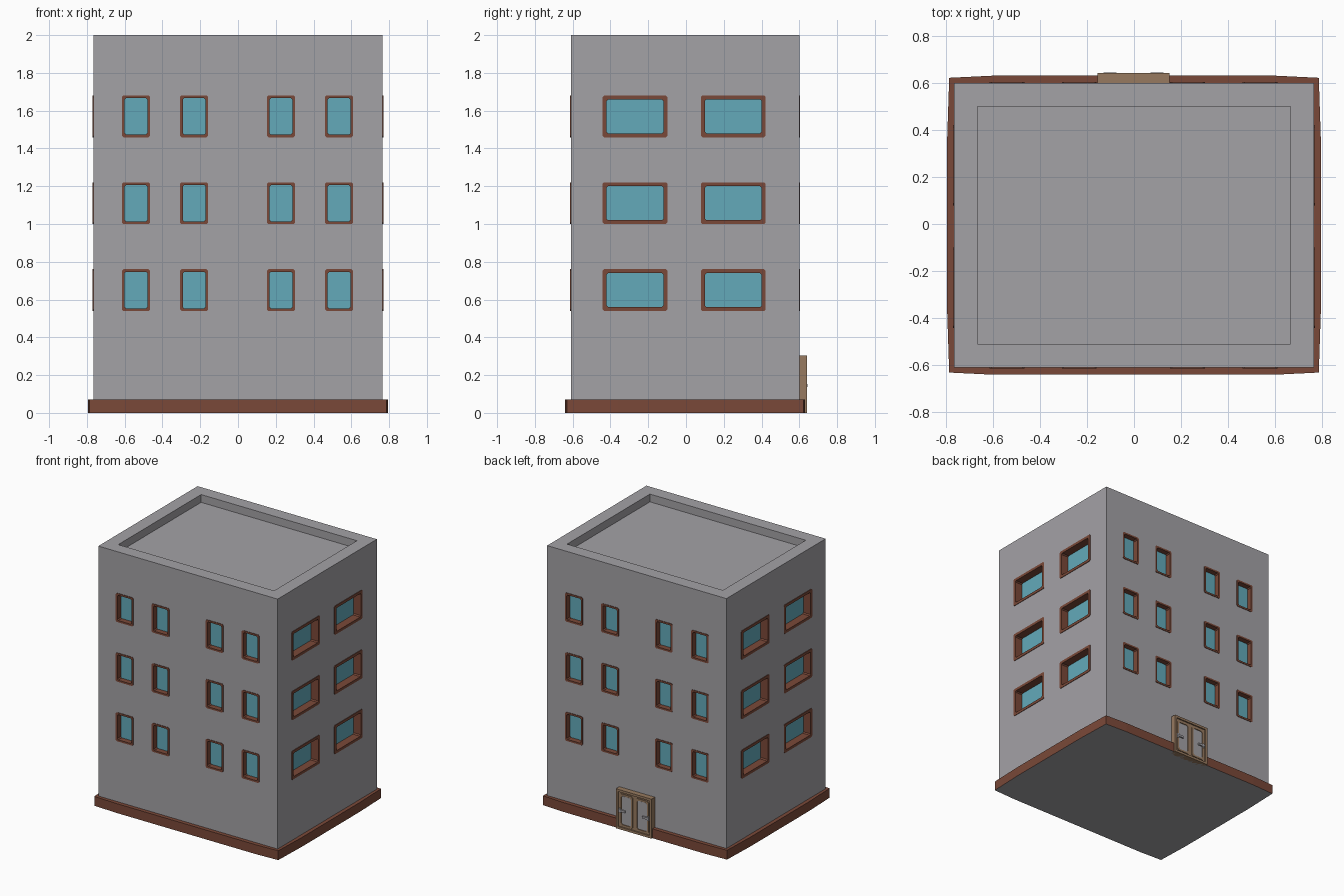
import bpy, bmesh
from mathutils import Vector

if "Cube" in bpy.data.objects:
    bpy.data.objects.remove(bpy.data.objects["Cube"])

def material(name, rgb):
    m = bpy.data.materials.new(name)
    m.diffuse_color = (*rgb, 1)
    m.use_nodes = True
    m.node_tree.nodes["Principled BSDF"].inputs["Base Color"].default_value = m.diffuse_color
    return m

GREY = material("wall grey", (0.37, 0.36, 0.38))
BROWN = material("red brown", (0.195, 0.066, 0.04))
GLASS = material("window blue", (0.125, 0.40, 0.49))
TAN = material("door tan", (0.31, 0.195, 0.115))

X, FRONT, BACK = 0.765, -0.61, 0.60

def finish(name, bm, *mats):
    bmesh.ops.recalc_face_normals(bm, faces=bm.faces)
    me = bpy.data.meshes.new(name)
    bm.to_mesh(me)
    bm.free()
    for m in mats:
        me.materials.append(m)
    ob = bpy.data.objects.new(name, me)
    bpy.context.collection.objects.link(ob)
    return ob

def box(bm, x0, x1, y0, y1, z0, z1):
    vs = bmesh.ops.create_cube(bm, size=1)["verts"]
    for v in vs:
        v.co = (x1 if v.co.x > 0 else x0, y1 if v.co.y > 0 else y0, z1 if v.co.z > 0 else z0)

def rounded(u, z, w, h, c):
    """Rectangle outline with chamfered corners."""
    a, b = w / 2, h / 2
    pts = [(a, b - c), (a - c, b), (c - a, b), (-a, b - c),
           (-a, c - b), (c - a, -b), (a - c, -b), (a, c - b)]
    return [(u + p, z + q) for p, q in pts]

def place(side):
    """Map wall coordinates (across, up, outward) to world space."""
    return {"front": lambda u, z, d: Vector((u, FRONT - d, z)),
            "back": lambda u, z, d: Vector((u, BACK + d, z)),
            "right": lambda u, z, d: Vector((X + d, u, z)),
            "left": lambda u, z, d: Vector((-X - d, u, z))}[side]

def ring(bm, put, u, z, w, h, t, d0, d1, c=0.008):
    """Hollow frame of border t running from depth d0 to d1."""
    o, i = rounded(u, z, w, h, c), rounded(u, z, w - 2 * t, h - 2 * t, c)
    loops = [[bm.verts.new(put(p, q, d)) for p, q in pts]
             for pts, d in ((o, d0), (o, d1), (i, d1), (i, d0))]
    for k in range(4):
        a, b = loops[k], loops[(k + 1) % 4]
        for n in range(8):
            m = (n + 1) % 8
            bm.faces.new((a[n], a[m], b[m], b[n]))

def plate(bm, put, u, z, w, h, d0, d1):
    p, q = put(u - w / 2, z - h / 2, d0), put(u + w / 2, z + h / 2, d1)
    box(bm, *[f(p[k], q[k]) for k in range(3) for f in (min, max)])

# windows: frames, panes and wall pockets
frames, panes, pockets = bmesh.new(), bmesh.new(), bmesh.new()
layout = {"front": ((-0.54, -0.2325, 0.2275, 0.535), 0.148, 0.014, 0.04),
          "right": ((-0.27, 0.25), 0.342, 0.021, 0.06)}
layout["back"], layout["left"] = layout["front"], layout["right"]
for side, (centres, w, t, depth) in layout.items():
    put = place(side)
    for u in centres:
        for z in (0.65, 1.11, 1.57):
            h = 0.222
            ring(frames, put, u, z, w, h, t, -depth, 0.004)
            plate(panes, put, u, z, w - 0.012, h - 0.012, -depth - 0.006, -depth + 0.002)
            plate(pockets, put, u, z, w - 0.016, h - 0.016, -depth - 0.004, 0.05)
finish("window_frames", frames, BROWN)
finish("window_panes", panes, GLASS)

# walls with window pockets and sunken roof
box(pockets, -0.665, 0.665, -0.51, 0.50, 1.94, 2.1)
cutter = finish("pocket_cutter", pockets, GREY)
cutter.hide_render = True
bm = bmesh.new()
box(bm, -X, X, FRONT, BACK, 0.02, 2.0)
walls = finish("walls", bm, GREY)
mod = walls.modifiers.new("pockets", "BOOLEAN")
mod.object, mod.operation, mod.solver = cutter, "DIFFERENCE", "EXACT"
bpy.context.view_layer.objects.active = walls
bpy.ops.object.modifier_apply(modifier="pockets")
bpy.data.objects.remove(cutter)

# plinth, slightly bowed along each side, grey underneath
bm = bmesh.new()
outline = [(0.785, 0.621), (0.6, 0.63), (-0.6, 0.63), (-0.785, 0.621), (-0.794, 0.35), (-0.794, -0.36),
           (-0.785, -0.631), (-0.6, -0.64), (0.6, -0.64), (0.785, -0.631), (0.794, -0.36), (0.794, 0.35)]
base = bm.faces.new([bm.verts.new((x, y, 0)) for x, y in outline])
top = bmesh.ops.extrude_face_region(bm, geom=[base], use_keep_orig=True)["geom"]
for v in top:
    if isinstance(v, bmesh.types.BMVert):
        v.co.z = 0.072
bm.normal_update()
for f in bm.faces:
    f.material_index = 1 if f.calc_center_median().z < 0.001 else 0
finish("plinth", bm, BROWN, GREY)

# double door on the back
put = place("back")
CX = -0.002
door, panels, handles = bmesh.new(), bmesh.new(), bmesh.new()
ring(door, put, CX, 0.1525, 0.305, 0.305, 0.018, -0.01, 0.041, 0.0005)
plate(door, put, CX, 0.146, 0.28, 0.288, -0.01, 0.031)
for s in (-1, 1):
    u = CX + s * 0.068
    ring(door, put, u, 0.15, 0.112, 0.25, 0.014, 0.03, 0.037, 0.012)
    plate(panels, put, u, 0.15, 0.078, 0.216, 0.028, 0.033)
    plate(handles, put, CX + s * 0.1, 0.145, 0.055, 0.016, 0.034, 0.044)
    plate(handles, put, CX + s * 0.12, 0.145, 0.016, 0.034, 0.03, 0.041)
finish("door", door, TAN)
finish("door_panels", panels, GREY)
finish("door_handles", handles, GREY)
